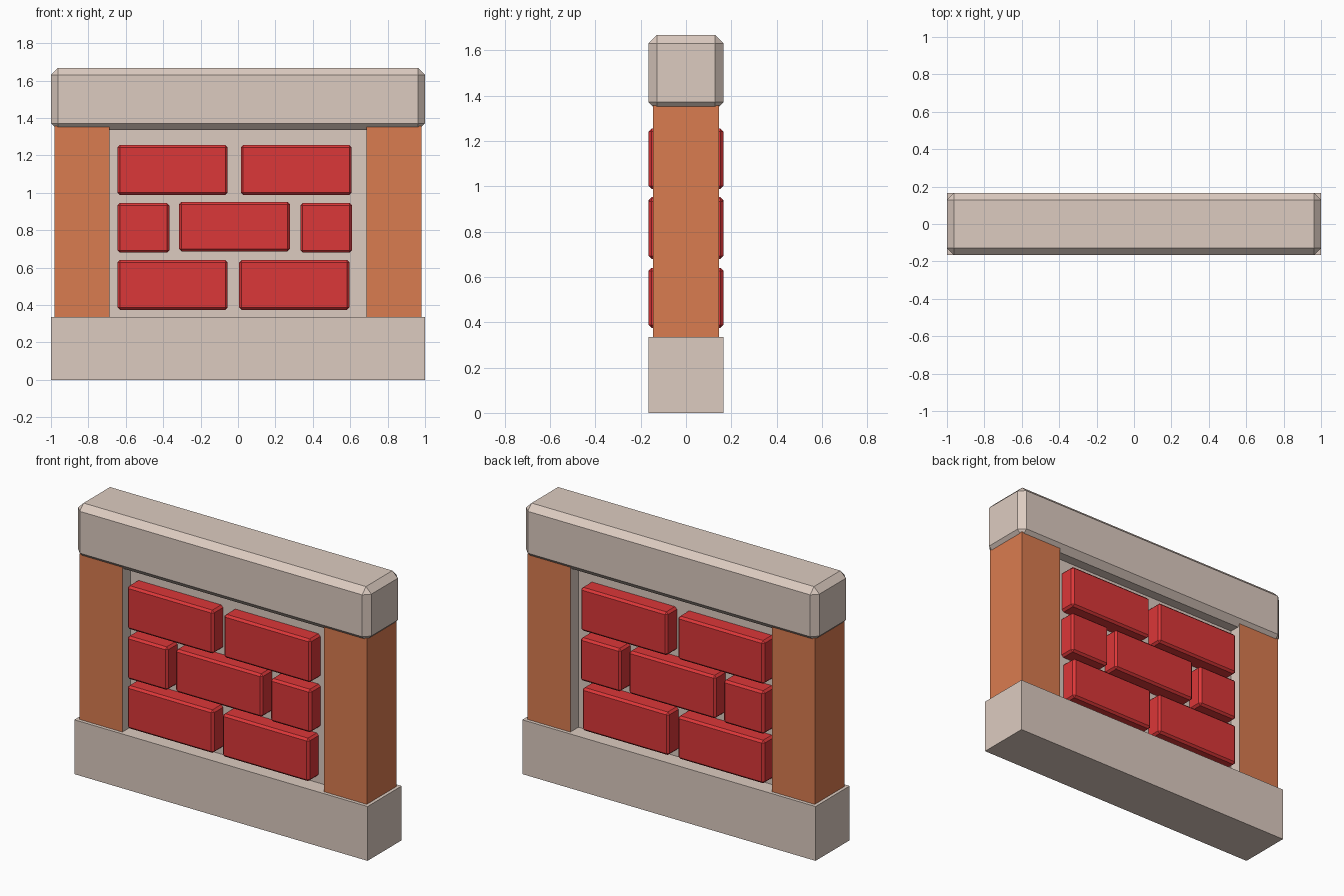
import bpy

if "Cube" in bpy.data.objects:
    bpy.data.objects.remove(bpy.data.objects["Cube"])


def material(name, rgb):
    m = bpy.data.materials.new(name)
    m.diffuse_color = (*rgb, 1)
    m.use_nodes = True
    m.node_tree.nodes["Principled BSDF"].inputs["Base Color"].default_value = m.diffuse_color
    return m


STONE = material("stone", (0.72, 0.60, 0.53))
ORANGE = material("orange_post", (0.70, 0.20, 0.08))
RED = material("red_brick", (0.71, 0.038, 0.04))


def block(name, x0, x1, half_y, z0, z1, mat, bevel=0):
    """Box from x/z extents, symmetric in y, with an optional flat chamfer."""
    bpy.ops.mesh.primitive_cube_add(size=1, location=((x0 + x1) / 2, 0, (z0 + z1) / 2))
    ob = bpy.context.object
    ob.name = name
    ob.scale = (x1 - x0, 2 * half_y, z1 - z0)
    bpy.ops.object.transform_apply(location=False, rotation=False, scale=True)
    ob.data.materials.append(mat)
    if bevel:
        mod = ob.modifiers.new("chamfer", 'BEVEL')
        mod.width = bevel
        mod.segments = 1
    return ob


# Stone base, chamfered cap and recessed mortar panel
block("base", -1, 1, 0.166, 0, 0.335, STONE)
block("cap", -1, 1, 0.166, 1.335, 1.667, STONE, 0.037)
block("mortar_panel", -0.687, 0.687, 0.067, 0.335, 1.336, STONE)

# Side posts, with stone-coloured inner faces
for side, label in ((-1, "left"), (1, "right")):
    xs = sorted((side * 0.687, side * 0.98))
    post = block(label + "_post", *xs, 0.145, 0.335, 1.357, ORANGE)
    post.data.materials.append(STONE)
    for f in post.data.polygons:
        if f.normal.x * side < -0.5:
            f.material_index = 1

# Brick courses running through the panel: x extents, bottom and top
BRICKS = [
    (-0.645, -0.055, 0.375, 0.64), (0.005, 0.597, 0.375, 0.64),
    (-0.645, -0.367, 0.68, 0.945), (-0.315, 0.278, 0.687, 0.952),
    (0.333, 0.61, 0.68, 0.945),
    (-0.645, -0.055, 0.988, 1.255), (0.015, 0.608, 0.988, 1.255),
]
for i, (x0, x1, z0, z1) in enumerate(BRICKS, 1):
    block(f"brick_{i}", x0, x1, 0.165, z0, z1, RED, 0.013)
